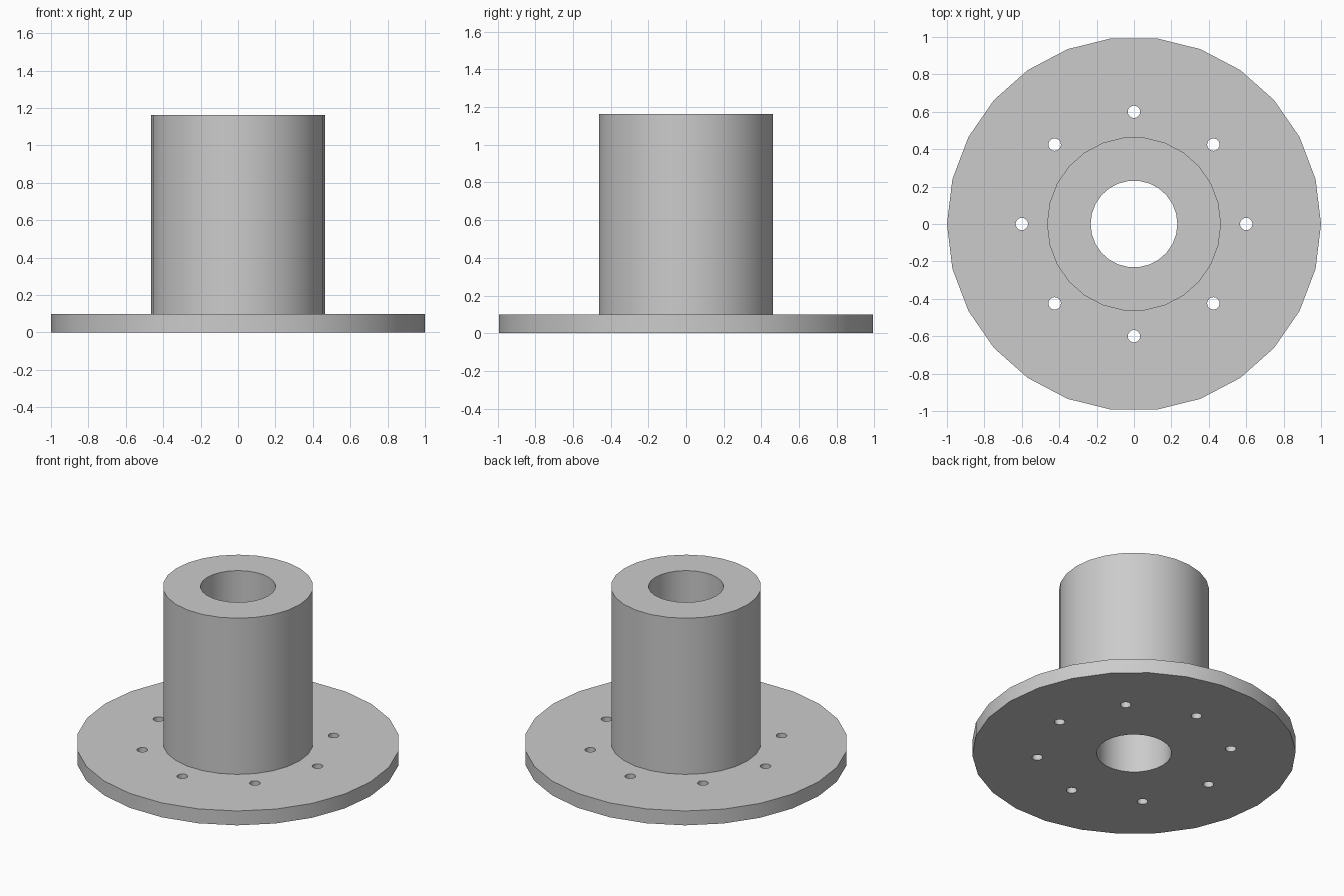
import bpy
import bmesh
from math import cos, sin, tau

SIDES = 26
PLATE_R, HUB_R, BORE_R = 1.0, 0.465, 0.232
PLATE_H, TOTAL_H = 0.098, 1.163
BOLT_R, BOLT_CIRCLE, BOLTS = 0.033, 0.6, 8

if "Cube" in bpy.data.objects:
    bpy.data.objects.remove(bpy.data.objects["Cube"], do_unlink=True)

# Plain grey metal
grey = bpy.data.materials.new("grey_metal")
grey.use_nodes = True
color = (0.6, 0.6, 0.6, 1)
grey.diffuse_color = color
grey.node_tree.nodes["Principled BSDF"].inputs["Base Color"].default_value = color


def make_object(name, bm):
    bmesh.ops.recalc_face_normals(bm, faces=bm.faces[:])
    mesh = bpy.data.meshes.new(name)
    bm.to_mesh(mesh)
    bm.free()
    mesh.materials.append(grey)
    obj = bpy.data.objects.new(name, mesh)
    bpy.context.collection.objects.link(obj)
    return obj


def add_lathe(bm, profile, center=(0, 0)):
    """Revolve a closed (radius, z) profile around a vertical axis."""
    rings = []
    for i in range(SIDES):
        a = tau * i / SIDES
        rings.append([bm.verts.new((center[0] + r * cos(a), center[1] + r * sin(a), z))
                      for r, z in profile])
    n = len(profile)
    for i in range(SIDES):
        here, there = rings[i], rings[(i + 1) % SIDES]
        for j in range(n):
            k = (j + 1) % n
            bm.faces.new((here[j], there[j], there[k], here[k]))


# Round plate and hub with a through bore, turned as one piece
bm = bmesh.new()
add_lathe(bm, [(BORE_R, 0), (PLATE_R, 0), (PLATE_R, PLATE_H),
               (HUB_R, PLATE_H), (HUB_R, TOTAL_H), (BORE_R, TOTAL_H)])
body = make_object("flanged_hub", bm)

# Ring of bolt holes drilled through the plate
bm = bmesh.new()
for i in range(BOLTS):
    a = tau * i / BOLTS
    made = bmesh.ops.create_cone(bm, cap_ends=True, segments=SIDES,
                                 radius1=BOLT_R, radius2=BOLT_R, depth=0.4)
    bmesh.ops.translate(bm, verts=made["verts"],
                        vec=(BOLT_CIRCLE * cos(a), BOLT_CIRCLE * sin(a), 0.05))
drills = make_object("bolt_hole_cutter", bm)
drills.hide_render = True

cut = body.modifiers.new("bolt_holes", "BOOLEAN")
cut.operation = "DIFFERENCE"
cut.solver = "EXACT"
cut.object = drills

bpy.ops.object.select_all(action="DESELECT")
body.select_set(True)
bpy.context.view_layer.objects.active = body
bpy.ops.object.modifier_apply(modifier=cut.name)
bpy.data.objects.remove(drills, do_unlink=True)

# Smooth round walls with crisp rims
bpy.ops.object.shade_smooth_by_angle()
